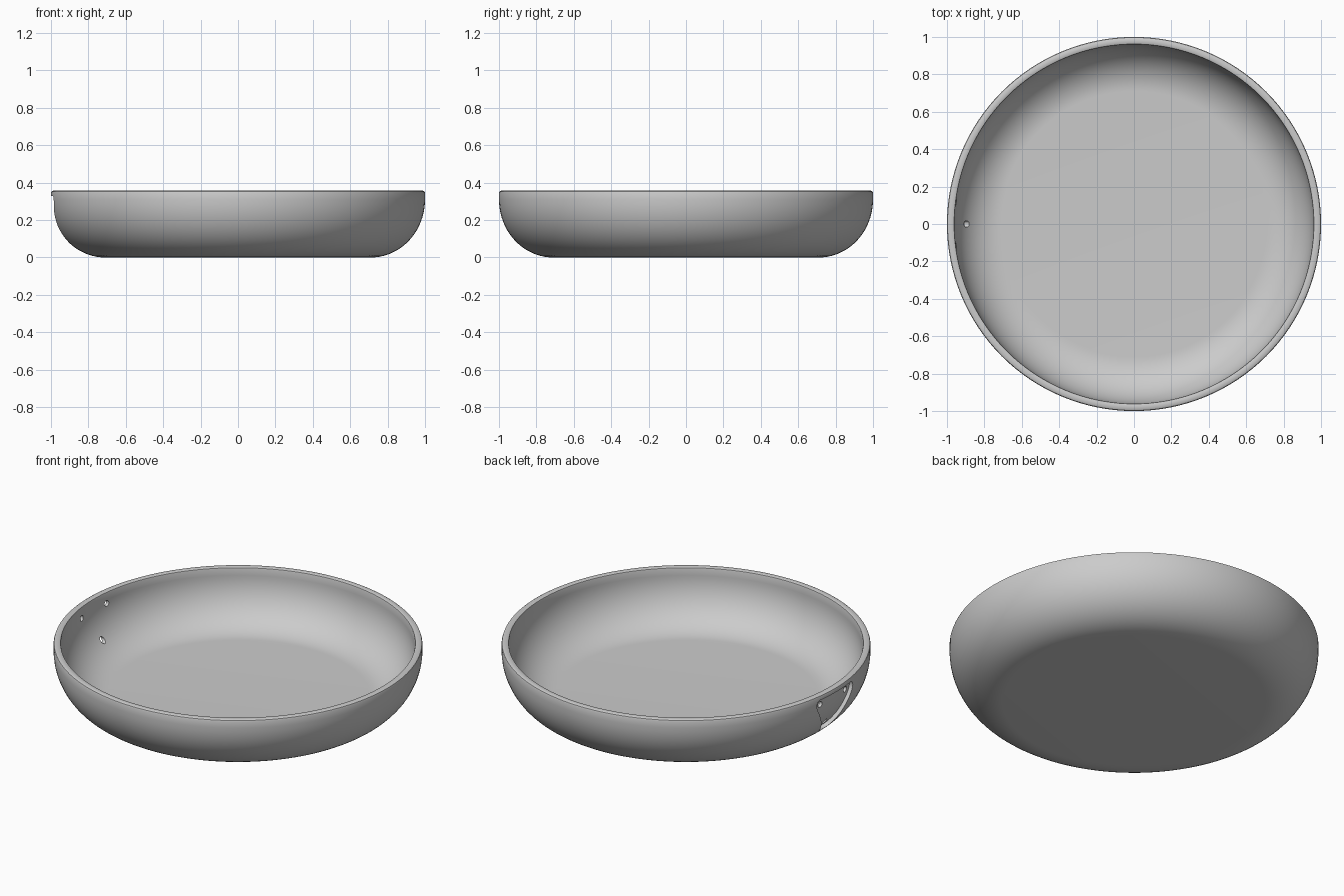
import bpy, bmesh, math
from mathutils import Matrix

if "Cube" in bpy.data.objects:
    bpy.data.objects.remove(bpy.data.objects["Cube"])

SEGMENTS = 128
HEIGHT = 0.357
FLAT_R, ARC_Z, ARC_RX, ARC_RZ = 0.71, 0.31, 0.29, 0.31   # wall curve

metal = bpy.data.materials.new("grey metal")
metal.use_nodes = True
colour = (0.6, 0.6, 0.6, 1)
metal.diffuse_color = colour
metal.node_tree.nodes["Principled BSDF"].inputs["Base Color"].default_value = colour


def make_object(name, bm):
    bmesh.ops.recalc_face_normals(bm, faces=bm.faces)
    mesh = bpy.data.meshes.new(name)
    bm.to_mesh(mesh)
    bm.free()
    mesh.materials.append(metal)
    obj = bpy.data.objects.new(name, mesh)
    bpy.context.collection.objects.link(obj)
    return obj


def lathe(name, profile):
    bm = bmesh.new()
    verts = [bm.verts.new((r, 0, z)) for r, z in profile]
    edges = [bm.edges.new(pair) for pair in zip(verts, verts[1:])]
    bmesh.ops.spin(bm, geom=verts + edges, cent=(0, 0, 0), axis=(0, 0, 1),
                   angle=math.tau, steps=SEGMENTS)
    bmesh.ops.remove_doubles(bm, verts=bm.verts, dist=0.0001)
    return make_object(name, bm)


def wall(inset, steps=20):
    """Wall curve from the floor to the upright side, moved inward by inset."""
    angles = [math.pi / 2 * i / steps for i in range(steps + 1)]
    return [(FLAT_R + (ARC_RX - inset) * math.sin(a),
             ARC_Z - (ARC_RZ - inset) * math.cos(a)) for a in angles]


def cut(target, cutter):
    mod = target.modifiers.new("cut", "BOOLEAN")
    mod.operation = "DIFFERENCE"
    mod.solver = "EXACT"
    mod.object = cutter
    bpy.context.view_layer.objects.active = target
    bpy.ops.object.modifier_apply(modifier=mod.name)
    bpy.data.objects.remove(cutter)


# Pan body: outer wall, softened rim, inner wall
rim = [(1, HEIGHT - 0.012), (0.997, HEIGHT - 0.004), (0.99, HEIGHT),
       (0.968, HEIGHT), (0.962, HEIGHT - 0.003), (0.96, HEIGHT - 0.009)]
pan = lathe("pan_body", [(0, 0)] + wall(0) + rim + wall(0.04)[::-1] + [(0, 0.04)])

# Handle seat: shield-shaped recess that follows the wall
half = [(0.03, 0.085), (0.052, 0.1), (0.163, 0.275), (0.17, 0.3), (0.165, 0.32), (0.148, 0.33)]
outline = half + [(-y, z) for y, z in reversed(half)]
bm = bmesh.new()
face = bm.faces.new([bm.verts.new((-1.1, y, z)) for y, z in outline])
side = bmesh.ops.extrude_face_region(bm, geom=[face])
bmesh.ops.translate(bm, vec=(0.4, 0, 0),
                    verts=[v for v in side["geom"] if isinstance(v, bmesh.types.BMVert)])
seat = make_object("seat_cutter", bm)
core = lathe("core_cutter", [(0, 0.022)] + wall(0.022) + [(0.978, 0.5), (0, 0.5)])
cut(seat, core)
cut(pan, seat)

# Three rivet holes through the seat
for y, z in ((-0.118, 0.29), (0.118, 0.29), (0, 0.13)):
    bm = bmesh.new()
    bmesh.ops.create_cone(bm, cap_ends=True, segments=20, radius1=0.017, radius2=0.017,
                          depth=0.3,
                          matrix=Matrix.Translation((-0.95, y, z)) @ Matrix.Rotation(math.pi / 2, 4, "Y"))
    cut(pan, make_object("rivet_cutter", bm))

# Smooth shading with crisp edges
bpy.ops.object.select_all(action="DESELECT")
pan.select_set(True)
bpy.context.view_layer.objects.active = pan
bpy.ops.object.shade_smooth_by_angle(angle=math.radians(35))
